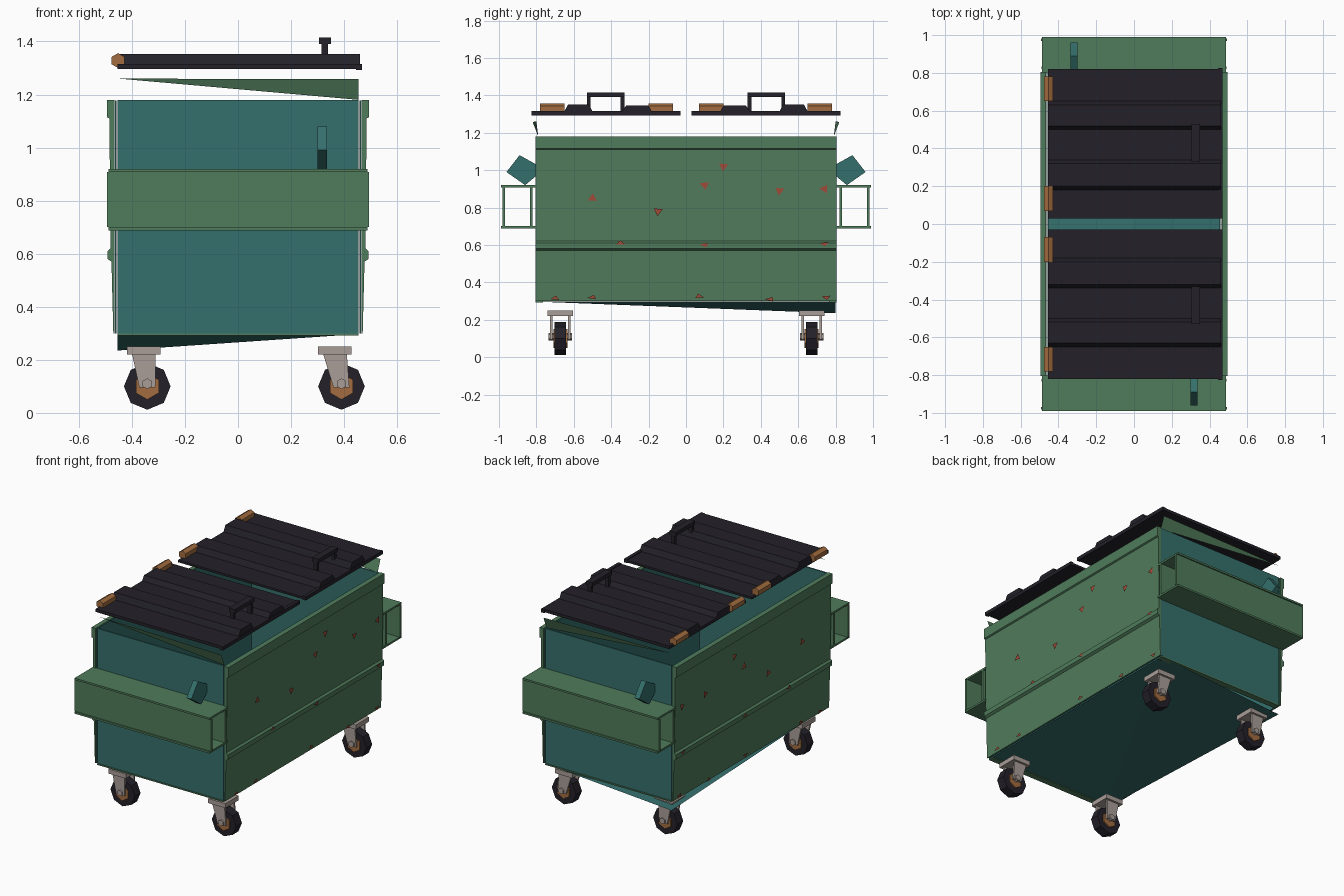
import bpy, bmesh, math, random
from mathutils import Matrix, Vector

if "Cube" in bpy.data.objects:
    bpy.data.objects.remove(bpy.data.objects["Cube"])

random.seed(4)


def material(name, rgb):
    m = bpy.data.materials.new(name)
    m.diffuse_color = (*rgb, 1)
    m.use_nodes = True
    m.node_tree.nodes["Principled BSDF"].inputs["Base Color"].default_value = m.diffuse_color
    return m


GREEN = material("green_paint", (0.08, 0.20, 0.105))
TEAL = material("teal_paint", (0.035, 0.16, 0.15))
BLACK = material("black_plastic", (0.017, 0.015, 0.022))
RUST = material("rust", (0.36, 0.15, 0.05))
RED_RUST = material("red_rust", (0.35, 0.07, 0.04))
STEEL = material("steel", (0.40, 0.34, 0.31))


def finish(name, bm, mat):
    bmesh.ops.recalc_face_normals(bm, faces=bm.faces)
    me = bpy.data.meshes.new(name)
    bm.to_mesh(me)
    bm.free()
    me.materials.append(mat)
    ob = bpy.data.objects.new(name, me)
    bpy.context.collection.objects.link(ob)
    return ob


def box(name, lo, hi, mat):
    bm = bmesh.new()
    lo, hi = Vector(lo), Vector(hi)
    size = hi - lo
    mtx = Matrix.Translation((lo + hi) / 2) @ Matrix.Diagonal((*size, 1))
    bmesh.ops.create_cube(bm, size=1, matrix=mtx)
    return finish(name, bm, mat)


def sheet(name, points, mat):
    bm = bmesh.new()
    bm.faces.new([bm.verts.new(p) for p in points])
    return finish(name, bm, mat)


def cyl_y(name, center, r, depth, sides, mat):
    bm = bmesh.new()
    mtx = Matrix.Translation(center) @ Matrix.Rotation(math.pi / 2, 4, 'X')
    bmesh.ops.create_cone(bm, cap_ends=True, segments=sides, radius1=r, radius2=r,
                          depth=depth, matrix=mtx)
    return finish(name, bm, mat)


def extrude(name, profile, axis, a, b, mat):
    """Extrude a closed 2D profile along x (profile is y,z) or y (profile is x,z)."""
    def at(p, t):
        return (t, p[0], p[1]) if axis == 'x' else (p[0], t, p[1])
    bm = bmesh.new()
    va = [bm.verts.new(at(p, a)) for p in profile]
    vb = [bm.verts.new(at(p, b)) for p in profile]
    n = len(profile)
    for i in range(n):
        j = (i + 1) % n
        bm.faces.new((va[i], va[j], vb[j], vb[i]))
    bm.faces.new(va)
    bm.faces.new(vb)
    return finish(name, bm, mat)


# Long side walls: folded sheet with a mid ridge and a top band, teal inner skin
wall = [(0.470, 0.30), (0.477, 0.57), (0.492, 0.58), (0.492, 0.61), (0.480, 0.62),
        (0.485, 1.11), (0.494, 1.115), (0.494, 1.18), (0.465, 1.18), (0.465, 0.30)]
for s, side in ((1, "right"), (-1, "left")):
    extrude(f"{side}_wall", [(s * x, z) for x, z in wall], 'y', -0.805, 0.805, GREEN)
    box(f"{side}_inner_skin", (s * 0.4605 - 0.003, -0.8, 0.3),
        (s * 0.4605 + 0.003, 0.8, 1.178), TEAL)

# Floor pan with one sagging corner
sheet("floor_a", [(-0.455, 0.8, 0.235), (-0.455, -0.8, 0.297), (0.455, 0.8, 0.297)], TEAL)
sheet("floor_b", [(0.455, -0.8, 0.297), (0.455, 0.8, 0.297), (-0.455, -0.8, 0.297)], TEAL)

for s, end in ((-1, "front"), (1, "back")):
    def span(a, b):
        return min(s * a, s * b), max(s * a, s * b)

    # End panel, bottom rail and bent top lip
    y0, y1 = span(0.79, 0.80)
    box(f"{end}_panel", (-0.455, y0, 0.30), (0.455, y1, 1.18), TEAL)
    y0, y1 = span(0.765, 0.805)
    box(f"{end}_bottom_rail", (-0.455, y0, 0.292), (0.455, y1, 0.30), GREEN)
    sheet(f"{end}_top_lip", [(-0.45, s * 0.80, 1.26), (0.455, s * 0.82, 1.258),
                             (0.455, s * 0.79, 1.18)], GREEN)

    # Lifting sleeve: tube open at both ends, with top and bottom flanges
    for tag, a, b, z0, z1, w in (("top", 0.80, 0.99, 0.908, 0.92, 0.488),
                                 ("bottom", 0.80, 0.99, 0.688, 0.70, 0.488),
                                 ("inner", 0.82, 0.835, 0.70, 0.908, 0.490),
                                 ("outer", 0.968, 0.982, 0.70, 0.908, 0.493)):
        y0, y1 = span(a, b)
        box(f"{end}_sleeve_{tag}", (-w, y0, z0), (w, y1, z1), GREEN)

    # Hook tab above the sleeve
    tab = [(0.80, 1.03), (0.80, 0.97), (0.86, 0.92), (0.96, 0.99), (0.89, 1.08)]
    extrude(f"{end}_hook", [(s * y, z) for y, z in tab], 'x', -s * 0.30, -s * 0.335, TEAL)

    # Corrugated lid
    ribs = [(0.05, 1.31), (0.18, 1.31), (0.20, 1.345), (0.32, 1.345), (0.34, 1.315),
            (0.50, 1.315), (0.52, 1.352), (0.63, 1.352), (0.65, 1.315), (0.82, 1.315),
            (0.82, 1.296), (0.03, 1.296), (0.03, 1.31)]
    extrude(f"{end}_lid", [(s * y, z) for y, z in ribs], 'x', -0.455, 0.46, BLACK)
    y0, y1 = span(0.03, 0.825)
    box(f"{end}_lid_edge", (0.445, y0, 1.292), (0.468, y1, 1.315), BLACK)

    # Lid handle
    y0, y1 = span(0.33, 0.53)
    box(f"{end}_handle_grip", (0.305, y0, 1.39), (0.35, y1, 1.415), BLACK)
    for i, y in enumerate((0.34, 0.52)):
        box(f"{end}_handle_leg_{i}", (0.315, s * y - 0.01, 1.305),
            (0.34, s * y + 0.01, 1.395), BLACK)

    # Hinges
    for i, y in enumerate((0.135, 0.715)):
        cyl_y(f"{end}_hinge_{i}", (-0.452, s * y, 1.328), 0.028, 0.13, 6, RUST)

    # Casters
    for x, px, side in ((-0.342, -0.355, "left"), (0.39, 0.365, "right")):
        y, n = s * 0.672, f"{end}_{side}"
        cyl_y(f"{n}_wheel", (x, y, 0.1), 0.088, 0.06, 8, BLACK)
        cyl_y(f"{n}_hub", (x, y, 0.1), 0.05, 0.075, 6, RUST)
        cyl_y(f"{n}_axle", (x, y, 0.11), 0.02, 0.125, 6, STEEL)
        for k in (-1, 1):
            fork = [(px - 0.045, 0.225), (px + 0.045, 0.225),
                    (x + 0.03, 0.095), (x - 0.03, 0.095)]
            yy = y + k * 0.048
            extrude(f"{n}_fork_{k}", fork, 'y', yy - 0.006, yy + 0.006, STEEL)
        box(f"{n}_plate", (px - 0.063, y - 0.068, 0.22), (px + 0.063, y + 0.068, 0.25), STEEL)

# Rust chips on the side walls: open panel, ridge and lower edge
chips = [(-0.5, 0.85, 0.484), (0.1, 0.92, 0.484), (0.5, 0.89, 0.484), (0.74, 0.9, 0.484),
         (0.2, 1.02, 0.485), (-0.15, 0.78, 0.484), (-0.35, 0.61, 0.492), (0.1, 0.60, 0.492),
         (0.74, 0.605, 0.492), (-0.7, 0.315, 0.473), (-0.5, 0.32, 0.473), (0.07, 0.325, 0.473),
         (0.45, 0.31, 0.473), (0.75, 0.32, 0.473)]
for s, side in ((1, "right"), (-1, "left")):
    bm = bmesh.new()
    for y, z, x in chips:
        turn, tall = random.uniform(0, 6.28), 0.026 if z > 0.7 else 0.014
        tri = [bm.verts.new((s * (x + 0.006), y + 0.028 * math.cos(turn + k * 2.1),
                             z + tall * math.sin(turn + k * 2.1))) for k in range(3)]
        bm.faces.new(tri)
    finish(f"{side}_rust_chips", bm, RED_RUST)
